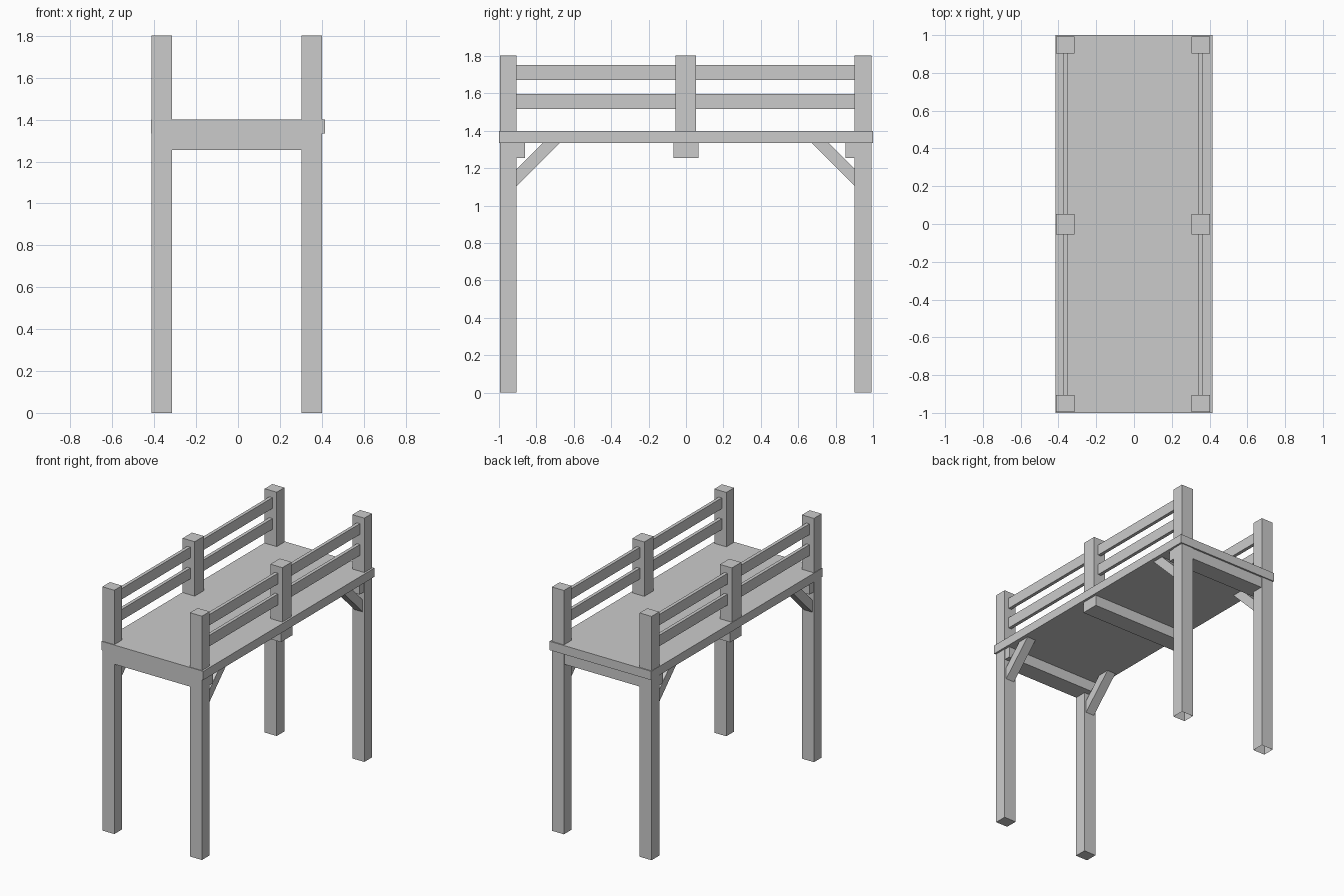
import bpy, bmesh

if "Cube" in bpy.data.objects:
    bpy.data.objects.remove(bpy.data.objects["Cube"])


def prism(name, profile, x0, x1):
    """Extrude a closed (y, z) profile along x."""
    bm = bmesh.new()
    face = bm.faces.new([bm.verts.new((x0, y, z)) for y, z in profile])
    out = bmesh.ops.extrude_face_region(bm, geom=[face])
    verts = [g for g in out["geom"] if isinstance(g, bmesh.types.BMVert)]
    bmesh.ops.translate(bm, verts=verts, vec=(x1 - x0, 0, 0))
    bmesh.ops.recalc_face_normals(bm, faces=bm.faces)
    mesh = bpy.data.meshes.new(name)
    bm.to_mesh(mesh)
    bm.free()
    ob = bpy.data.objects.new(name, mesh)
    bpy.context.collection.objects.link(ob)
    return ob


def box(name, x, y, z):
    return prism(name, [(y[0], z[0]), (y[1], z[0]), (y[1], z[1]), (y[0], z[1])], *x)


def open_bottom(ob):
    bm = bmesh.new()
    bm.from_mesh(ob.data)
    bm.faces.ensure_lookup_table()
    low = [f for f in bm.faces if f.normal.z < -0.9]
    bmesh.ops.delete(bm, geom=low, context='FACES')
    bm.to_mesh(ob.data)
    bm.free()


DECK_LOW, DECK_TOP, POST_TOP = 1.335, 1.4, 1.802
FRONT = (-0.995, -0.905)
BACK = (0.902, 0.992)
MID = (-0.056, 0.053)

# Deck slab
box("deck", (-0.416, 0.416), (-1.0, 1.0), (DECK_LOW, DECK_TOP))

# Cross beams under the deck
for name, y in (("front", (-0.994, -0.86)), ("middle", (-0.068, 0.066)), ("back", (0.853, 0.987))):
    box(name + "_cross_beam", (-0.408, 0.398), y, (1.255, DECK_LOW + 0.002))

for side, cx in (("left", -0.364), ("right", 0.353)):
    px = (cx - 0.049, cx + 0.049)

    # Corner posts, the back pair open underneath
    box(f"{side}_front_post", px, FRONT, (0, POST_TOP))
    open_bottom(box(f"{side}_back_post", px, BACK, (0, POST_TOP)))

    # Middle railing post, standing on the deck
    box(f"{side}_middle_post", px, MID, (DECK_TOP - 0.002, POST_TOP))

    # Two railing boards in each bay
    for bay, y in (("front", (FRONT[1], MID[0])), ("back", (MID[1], BACK[0]))):
        for level, z in (("lower", (1.517, 1.598)), ("upper", (1.672, 1.752))):
            box(f"{side}_{bay}_{level}_rail", (cx - 0.012, cx + 0.013), y, z)

    # Diagonal braces from corner posts to deck
    for end, y, d in (("front", FRONT[1], 1), ("back", BACK[0], -1)):
        profile = [(y, 1.105), (y + d * 0.23, DECK_LOW), (y + d * 0.14, DECK_LOW), (y, 1.195)]
        prism(f"{side}_{end}_brace", profile, cx - 0.035, cx + 0.035)
